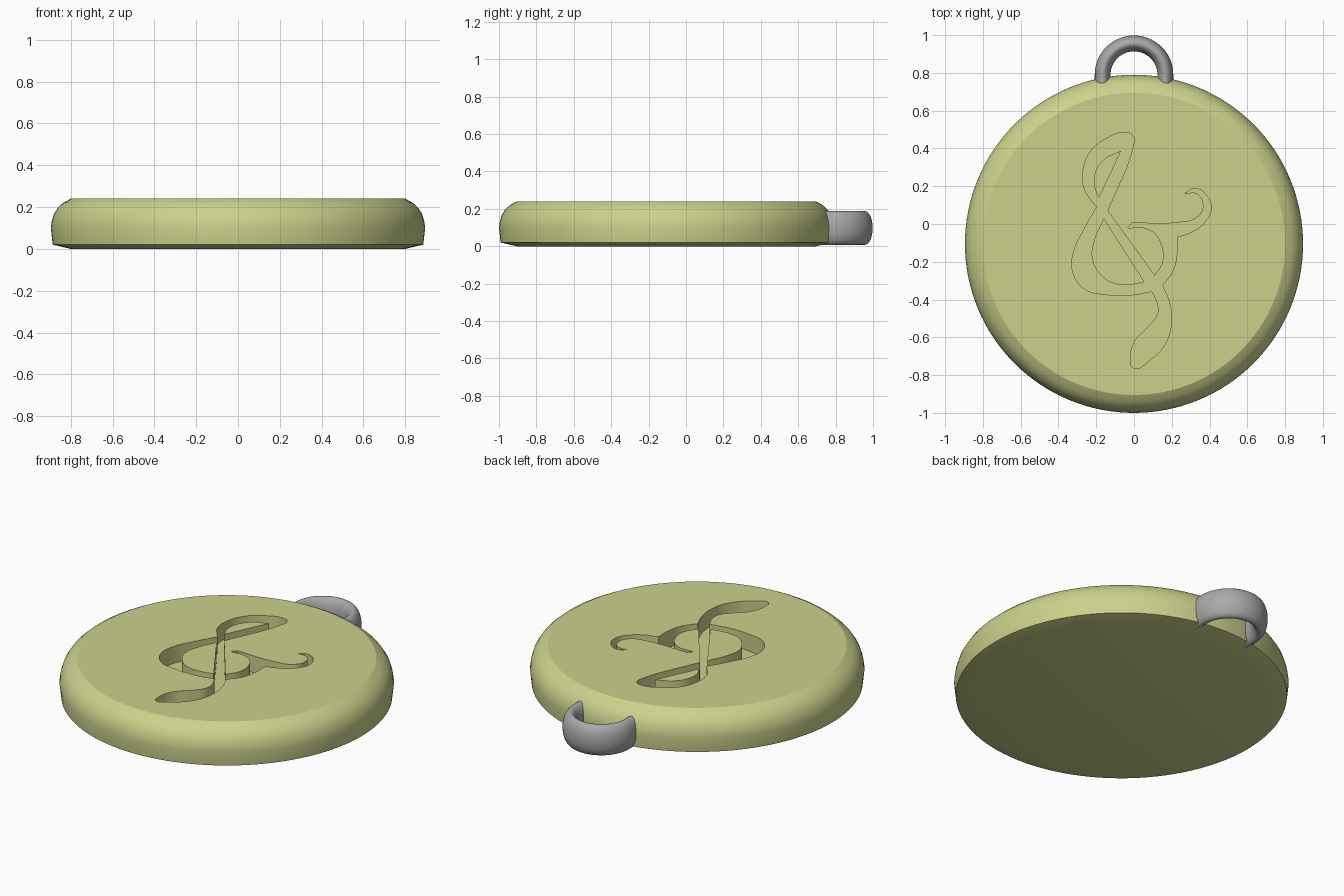
import bpy, bmesh, math

if "Cube" in bpy.data.objects:
    bpy.data.objects.remove(bpy.data.objects["Cube"])

def material(name, rgb):
    m = bpy.data.materials.new(name)
    m.diffuse_color = (*rgb, 1)
    m.use_nodes = True
    m.node_tree.nodes["Principled BSDF"].inputs["Base Color"].default_value = m.diffuse_color
    return m

OLIVE = material("pale olive", (0.60, 0.64, 0.26))
GREY = material("grey metal", (0.40, 0.40, 0.40))

def make_object(name, bm, mat):
    bmesh.ops.recalc_face_normals(bm, faces=bm.faces)
    me = bpy.data.meshes.new(name)
    bm.to_mesh(me)
    bm.free()
    ob = bpy.data.objects.new(name, me)
    bpy.context.collection.objects.link(ob)
    me.materials.append(mat)
    return ob

def activate(ob):
    bpy.ops.object.select_all(action='DESELECT')
    ob.select_set(True)
    bpy.context.view_layer.objects.active = ob

def skin(bm, rings, closed):
    # quads between consecutive rings, caps at both ends
    n = len(rings[0])
    for a, b in zip(rings, rings[1:]):
        for i in range(n):
            j = (i + 1) % n
            bm.faces.new((a[i], a[j], b[j], b[i]))
    if closed:
        bm.faces.new(rings[0])
        bm.faces.new(rings[-1])

# Round disc with a flat top and rounded rim
CY, SEG = -0.105, 128
profile = [(.80, 0), (.886, .02), (.895, .10), (.89, .135), (.88, .167),
           (.862, .196), (.835, .221), (.80, .24)]
bm = bmesh.new()
rings = [[bm.verts.new((r * math.cos(2 * math.pi * i / SEG),
                        CY + r * math.sin(2 * math.pi * i / SEG), z))
          for i in range(SEG)] for r, z in profile]
skin(bm, rings, True)
disc = make_object("disc", bm, OLIVE)

# Engraved clef outline and its two islands; a third value 1 marks a corner
outline = [(-.05, .485), (-.005, .465), (-.005, .41), (-.14, .07, 1), (.11, -.275, 1),
           (.153, -.20), (.15, -.12), (.11, -.05), (.05, -.02), (-.035, -.022, 1),
           (-.01, .006, 1), (.235, .008), (.33, .032), (.367, .09), (.335, .16),
           (.27, .162, 1), (.32, .188), (.385, .15), (.408, .08), (.375, .01),
           (.30, -.045), (.228, -.068, 1), (.228, -.15), (.205, -.25), (.15, -.325, 1),
           (.188, -.42), (.197, -.53), (.165, -.635), (.085, -.72), (-.005, -.762),
           (-.018, -.72), (.005, -.62), (.07, -.55), (.125, -.48), (.125, -.42),
           (.095, -.356, 1), (-.02, -.376), (-.15, -.373), (-.26, -.345), (-.325, -.25),
           (-.32, -.15), (-.265, -.03), (-.197, .09, 1), (-.262, .185), (-.27, .28),
           (-.225, .39), (-.15, .45)]
top_island = [(-.185, .137, 1), (-.21, .20), (-.203, .28), (-.155, .345),
              (-.068, .388, 1)]
bowl_island = [(-.16, .03, 1), (.056, -.307, 1), (-.01, -.32), (-.10, -.317),
               (-.18, -.265), (-.222, -.18), (-.215, -.10)]
cu = bpy.data.curves.new("clef_cutter", 'CURVE')
cu.dimensions, cu.fill_mode, cu.resolution_u = '2D', 'BOTH', 6
for pts in (outline, top_island, bowl_island):
    sp = cu.splines.new('BEZIER')
    sp.bezier_points.add(len(pts) - 1)
    sp.use_cyclic_u = True
    for bp, p in zip(sp.bezier_points, pts):
        bp.co = (p[0], p[1], 0)
        kind = 'VECTOR' if len(p) == 3 else 'AUTO'
        bp.handle_left_type = bp.handle_right_type = kind
cutter = bpy.data.objects.new("clef_cutter", cu)
bpy.context.collection.objects.link(cutter)
activate(cutter)
bpy.ops.object.convert(target='MESH')
cutter = bpy.context.view_layer.objects.active
bm = bmesh.new()
bm.from_mesh(cutter.data)
bmesh.ops.remove_doubles(bm, verts=bm.verts, dist=1e-4)
ext = bmesh.ops.extrude_face_region(bm, geom=bm.faces[:])
for v in bm.verts:
    v.co.z = 0.14
for v in (g for g in ext["geom"] if isinstance(g, bmesh.types.BMVert)):
    v.co.z = 0.30
bmesh.ops.recalc_face_normals(bm, faces=bm.faces)
bm.to_mesh(cutter.data)
bm.free()
cutter.hide_render = True

mod = disc.modifiers.new("engrave", 'BOOLEAN')
mod.operation, mod.solver, mod.object = 'DIFFERENCE', 'EXACT', cutter
activate(disc)
bpy.ops.object.modifier_apply(modifier="engrave")
bpy.data.objects.remove(cutter)
bpy.ops.object.shade_smooth_by_angle(angle=math.radians(20))

# Hanging loop: tall oval section swept along a half circle, ends sunk in the disc
bm = bmesh.new()
path = [(.166, .70, 1, 0)]
for i in range(41):
    a = math.pi * i / 40
    path.append((.166 * math.cos(a), .79 + .166 * math.sin(a), math.cos(a), math.sin(a)))
path.append((-.166, .70, -1, 0))
rings = []
for x, y, nx, ny in path:
    ring = []
    for k in range(32):
        t = 2 * math.pi * k / 32
        d = .042 * math.cos(t)
        ring.append(bm.verts.new((x + nx * d, y + ny * d, .098 + .09 * math.sin(t))))
    rings.append(ring)
skin(bm, rings, True)
loop = make_object("hanging_loop", bm, GREY)
activate(loop)
bpy.ops.object.shade_smooth_by_angle(angle=math.radians(40))
